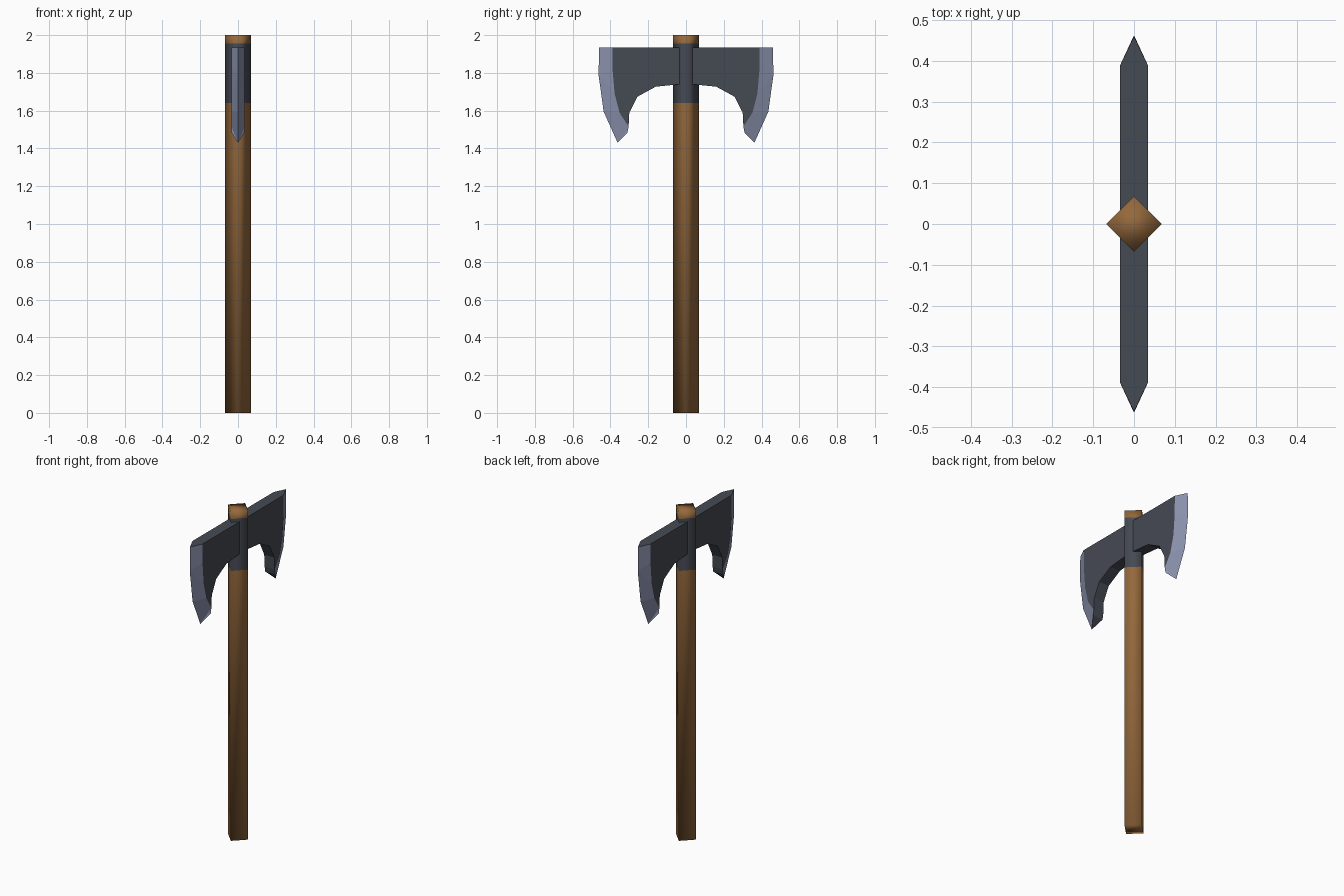
import bpy, bmesh, math

if "Cube" in bpy.data.objects:
    bpy.data.objects.remove(bpy.data.objects["Cube"])

def material(name, rgb):
    m = bpy.data.materials.new(name)
    m.diffuse_color = (*rgb, 1)
    m.use_nodes = True
    m.node_tree.nodes["Principled BSDF"].inputs["Base Color"].default_value = m.diffuse_color
    return m

wood = material("brown wood", (0.30, 0.14, 0.045))
iron = material("dark iron", (0.060, 0.068, 0.086))
steel = material("pale steel", (0.26, 0.29, 0.42))

def finish(bm, name, mats, smooth):
    bmesh.ops.recalc_face_normals(bm, faces=bm.faces)
    for f in bm.faces:
        f.smooth = smooth
    me = bpy.data.meshes.new(name)
    bm.to_mesh(me)
    bm.free()
    for m in mats:
        me.materials.append(m)
    ob = bpy.data.objects.new(name, me)
    bpy.context.collection.objects.link(ob)
    return ob

# Four-sided shaft with a dark collar band near the top
bm = bmesh.new()
rings = []
for z in (0, 1.64, 1.955, 2.0):
    rings.append([bm.verts.new((0.068 * math.cos(a * math.pi / 2),
                                0.068 * math.sin(a * math.pi / 2), z)) for a in range(4)])
for k in range(3):
    for i in range(4):
        j = (i + 1) % 4
        f = bm.faces.new((rings[k][i], rings[k][j], rings[k + 1][j], rings[k + 1][i]))
        f.material_index = 1 if k == 1 else 0
bm.faces.new(rings[0][::-1])
bm.faces.new(rings[3])
finish(bm, "shaft", [wood, iron], True)

# Blade profile in (y, z): cutting edge, bevel line, and curved underside
EDGE = [(0.46, 1.935), (0.463, 1.79), (0.436, 1.595), (0.362, 1.43)]
BEVEL = [(0.39, 1.935), (0.389, 1.82), (0.378, 1.69), (0.352, 1.59), (0.304, 1.515), (0.31, 1.483)]
UNDER = [(0.30, 1.59), (0.257, 1.674), (0.16, 1.727), (0.03, 1.74), (0.03, 1.935)]
PAIR = [0, 1, 1, 2, 3, 3]   # edge point matched to each bevel point
T = 0.034

def blade(name, s):
    bm = bmesh.new()
    edge = [bm.verts.new((0, s * y, z)) for y, z in EDGE]
    sides = []
    for x in (-T, T):
        bev = [bm.verts.new((x, s * y, z)) for y, z in BEVEL]
        und = [bm.verts.new((x, s * y, z)) for y, z in UNDER]
        # flat cheek
        bm.faces.new(bev[:5] + und)
        # ground bevel
        for i in range(5):
            a, b = edge[PAIR[i]], edge[PAIR[i + 1]]
            vs = [bev[i], a, b, bev[i + 1]] if a is not b else [bev[i], a, bev[i + 1]]
            bm.faces.new(vs).material_index = 1
        sides.append((bev, und))
    # rim joining both cheeks
    (b0, u0), (b1, u1) = sides
    p = [b0[5], b0[4]] + u0 + [b0[0]]
    q = [b1[5], b1[4]] + u1 + [b1[0]]
    for i in range(len(p) - 1):
        bm.faces.new((p[i], p[i + 1], q[i + 1], q[i]))
    bm.faces.new((b0[0], edge[0], b1[0]))
    bm.faces.new((b0[5], edge[3], b1[5]))
    finish(bm, name, [iron, steel], False)

blade("front_blade", -1)
blade("back_blade", 1)
